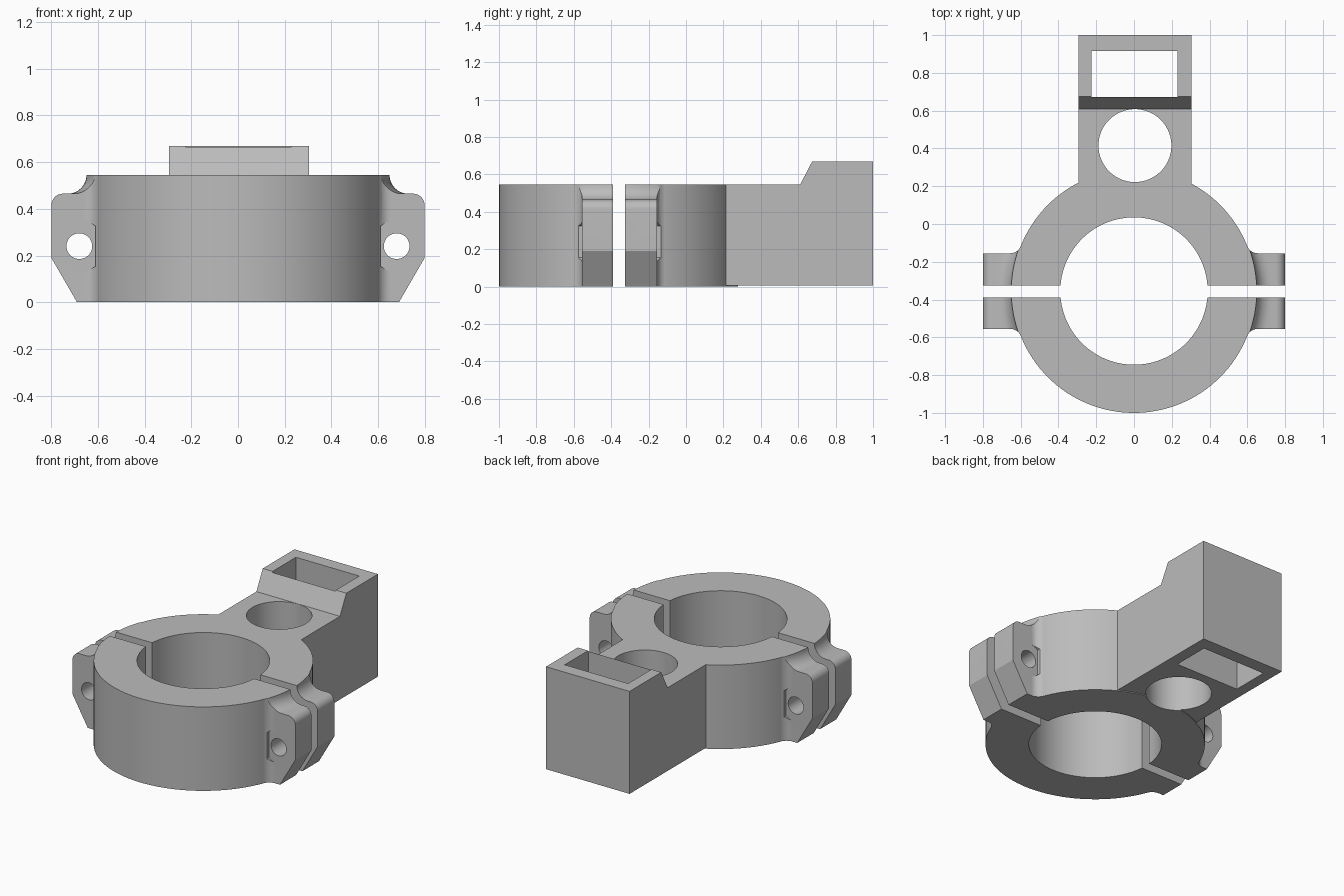
import bpy, bmesh
from math import pi, sin, cos, radians
from mathutils import Vector

cube = bpy.data.objects.get("Cube")
if cube:
    bpy.data.objects.remove(cube, do_unlink=True)

CY = -0.355            # ring centre in y
R_OUT, R_IN, H = 0.645, 0.39, 0.545
EAR = 0.2              # half depth of the ear pair
FIL = 0.06             # fillet between ear and ring

grey = bpy.data.materials.new("plain grey")
grey.use_nodes = True
COLOUR = (0.5, 0.5, 0.5, 1)
grey.diffuse_color = COLOUR
grey.node_tree.nodes["Principled BSDF"].inputs["Base Color"].default_value = COLOUR


def arc(cx, cy, r, a0, a1, n):
    return [(cx + r * cos(radians(a0 + (a1 - a0) * i / n)),
             cy + r * sin(radians(a0 + (a1 - a0) * i / n))) for i in range(n + 1)]


def circle(cx, cy, r, n=96):
    return arc(cx, cy, r, 0, 360, n)[:-1]


def finish(bm, name):
    bmesh.ops.recalc_face_normals(bm, faces=bm.faces)
    mesh = bpy.data.meshes.new(name)
    bm.to_mesh(mesh)
    bm.free()
    mesh.materials.append(grey)
    obj = bpy.data.objects.new(name, mesh)
    bpy.context.collection.objects.link(obj)
    return obj


def prism(name, pts, lo, hi, axis):
    """Extrude a 2D outline along x, y or z."""
    place = {"x": lambda p: (lo, p[0], p[1]),
             "y": lambda p: (p[0], lo, p[1]),
             "z": lambda p: (p[0], p[1], lo)}[axis]
    bm = bmesh.new()
    face = bm.faces.new([bm.verts.new(place(p)) for p in pts])
    ext = bmesh.ops.extrude_face_region(bm, geom=[face])
    step = Vector([(hi - lo) * (axis == a) for a in "xyz"])
    bmesh.ops.translate(bm, vec=step, verts=[v for v in ext["geom"] if isinstance(v, bmesh.types.BMVert)])
    return finish(bm, name)


def box(name, x0, x1, y0, y1, z0, z1):
    return prism(name, [(x0, y0), (x1, y0), (x1, y1), (x0, y1)], z0, z1, "z")


def lathe(name, profile, steps=128):
    """Revolve a closed (radius, z) outline about the ring axis."""
    bm = bmesh.new()
    rings = [[bm.verts.new((r * cos(2 * pi * i / steps), CY + r * sin(2 * pi * i / steps), z))
              for r, z in profile] for i in range(steps)]
    n = len(profile)
    for i in range(steps):
        a, b = rings[i], rings[(i + 1) % steps]
        for j in range(n):
            k = (j + 1) % n
            bm.faces.new((a[j], b[j], b[k], a[k]))
    return finish(bm, name)


def combine(obj, other, op, keep=False):
    mod = obj.modifiers.new(op, "BOOLEAN")
    mod.operation, mod.object, mod.solver = op, other, "EXACT"
    bpy.context.view_layer.objects.active = obj
    bpy.ops.object.modifier_apply(modifier=mod.name)
    if not keep:
        bpy.data.objects.remove(other, do_unlink=True)


def flip(pts, side):
    return [(side * x, y) for x, y in pts]


# Main ring
body = prism("ring", circle(0, CY, R_OUT, 128), 0, H, "z")

# Bolt ears, blended into the ring with fillets
cx = ((R_OUT + FIL) ** 2 - (EAR + FIL) ** 2) ** 0.5
upper = arc(cx, EAR + FIL, FIL, 270, 201.6, 8)
half_plan = [(0.9, EAR)] + upper + [(0.5, 0.2)]
plan = [(x, CY + y) for x, y in half_plan] + [(x, CY - y) for x, y in reversed(half_plan)]
side_profile = [(0.45, 0), (0.69, 0), (0.8, 0.19)] + arc(0.75, 0.415, 0.05, 0, 90, 8) + [(0.45, 0.465)]
shoulder = [(0.55, 0.4), (0.73, 0.4)] + arc(0.73, H, 0.08, 270, 180, 8) + [(0.55, H)]

for side in (1, -1):
    ear = prism("ear", flip(side_profile, side), CY - 0.4, CY + 0.4, "y")
    combine(ear, lathe("shoulder", shoulder), "UNION")
    combine(ear, prism("ear_plan", flip(plan, side), -0.1, 0.7, "z"), "INTERSECT")
    combine(body, ear, "UNION")

# Arm with raised square socket
arm_profile = [(0.1, 0.005), (1, 0.005), (1, 0.67), (0.675, 0.67), (0.61, H), (0.1, H)]
combine(body, prism("arm", arm_profile, -0.295, 0.305, "x"), "UNION")

# Openings: bore, arm hole, socket window
for cutter in (prism("bore", circle(0, CY, R_IN, 128), -0.1, 0.8, "z"),
               prism("arm_hole", circle(0.005, 0.415, 0.193), -0.1, 0.8, "z"),
               box("window", -0.225, 0.23, 0.672, 0.915, -0.1, 0.8)):
    combine(body, cutter, "DIFFERENCE")

# Bolt holes and bolt head clearance on both ears
for side in (1, -1):
    hole = circle(0.68, 0.24, 0.055, 48)
    combine(body, prism("bolt_hole", flip(hole, side), -0.8, 0.1, "y"), "DIFFERENCE")
    seat = [p for p in circle(0.68, 0.24, 0.11, 64) if p[0] > 0.605]
    seat = [p for p in seat if p[1] >= 0.24] + [p for p in seat if p[1] < 0.24]
    for y0, y1 in ((CY + EAR, 0.0), (-0.71, CY - EAR)):
        combine(body, prism("bolt_seat", flip(seat, side), y0, y1, "y"), "DIFFERENCE")

# Split into the two clamp halves with a gap between
halves = (("front_clamp", -1.2, -0.39), ("rear_clamp_with_arm", -0.325, 1.2))
for name, y0, y1 in halves:
    part = body.copy()
    part.data = body.data.copy()
    part.name = name
    bpy.context.collection.objects.link(part)
    combine(part, box("half", -1.2, 1.2, y0, y1, -0.2, 1), "INTERSECT")
    bpy.ops.object.select_all(action="DESELECT")
    part.select_set(True)
    bpy.context.view_layer.objects.active = part
    bpy.ops.object.shade_smooth_by_angle(angle=radians(30))
bpy.data.objects.remove(body, do_unlink=True)
